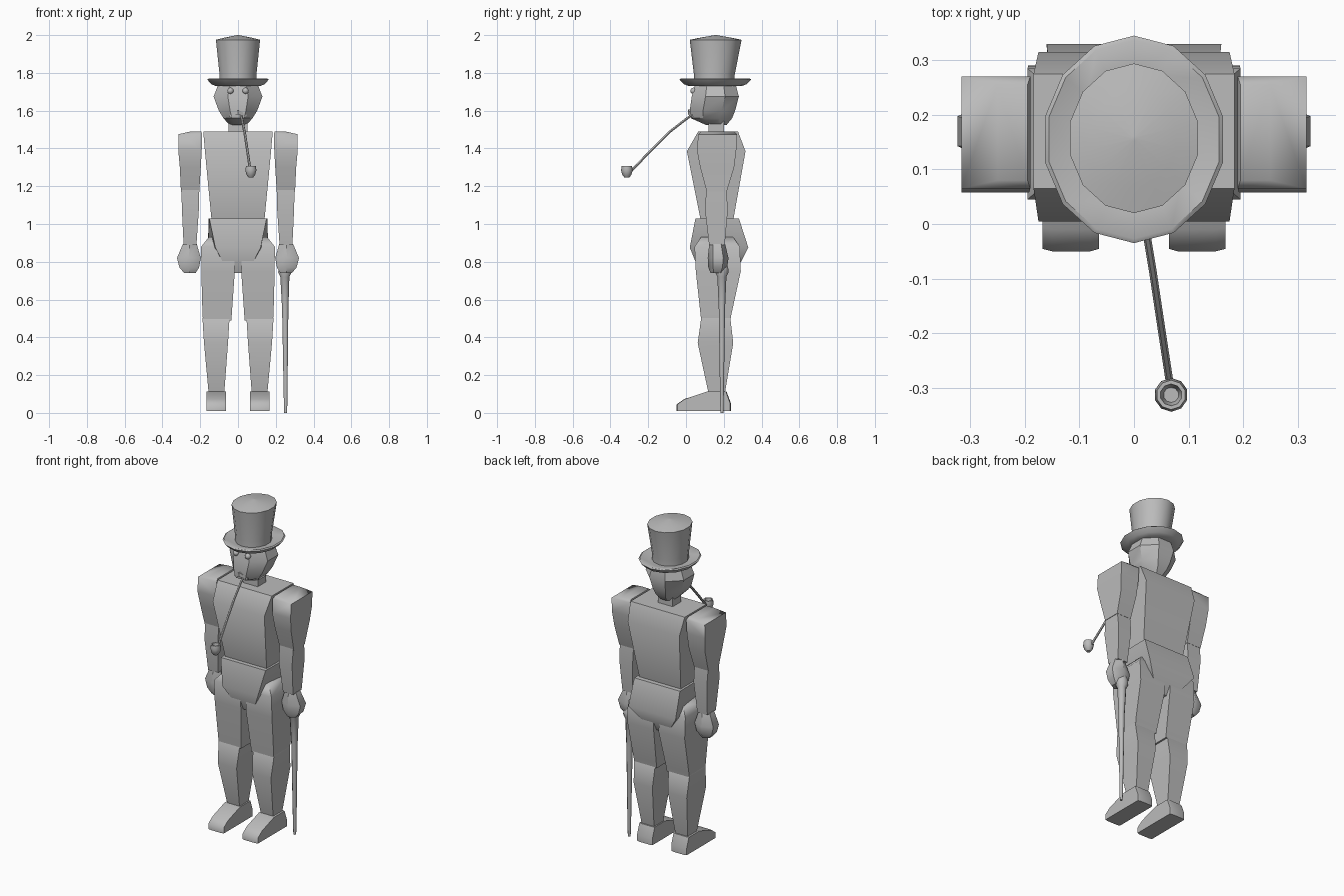
import bpy, bmesh, math
from mathutils import Vector

if "Cube" in bpy.data.objects:
    bpy.data.objects.remove(bpy.data.objects["Cube"])

GREY = (0.5, 0.5, 0.5, 1)
mat = bpy.data.materials.new("plain grey")
mat.use_nodes = True
mat.diffuse_color = GREY
mat.node_tree.nodes["Principled BSDF"].inputs["Base Color"].default_value = GREY


def finish(name, bm, angle=50):
    bmesh.ops.recalc_face_normals(bm, faces=bm.faces)
    me = bpy.data.meshes.new(name)
    bm.to_mesh(me)
    bm.free()
    me.materials.append(mat)
    ob = bpy.data.objects.new(name, me)
    bpy.context.collection.objects.link(ob)
    bpy.ops.object.select_all(action="DESELECT")
    ob.select_set(True)
    bpy.context.view_layer.objects.active = ob
    bpy.ops.object.shade_smooth_by_angle(angle=math.radians(angle))
    return ob


def skin(name, loops, angle=50):
    """Join loops of points into a closed skin with flat ends."""
    bm = bmesh.new()
    rings = [[bm.verts.new(p) for p in loop] for loop in loops]
    n = len(rings[0])
    for a, b in zip(rings, rings[1:]):
        for i in range(n):
            j = (i + 1) % n
            bm.faces.new((a[i], a[j], b[j], b[i]))
    bm.faces.new(rings[0])
    bm.faces.new(rings[-1])
    return finish(name, bm, angle)


def block(name, levels, side=1, angle=50):
    """Four-sided limb from levels of z, x range, y range."""
    return skin(name, [[(side * x0, y0, z), (side * x1, y0, z),
                        (side * x1, y1, z), (side * x0, y1, z)]
                       for z, x0, x1, y0, y1 in levels], angle)


def turned(name, levels, sides, angle=50):
    """Round part from levels of z, centre x, centre y, radius x, radius y."""
    turns = [math.tau * (i + 0.5) / sides for i in range(sides)]
    return skin(name, [[(cx + rx * math.cos(t), cy + ry * math.sin(t), z) for t in turns]
                       for z, cx, cy, rx, ry in levels], angle)


def ball(name, place, radius, scale=(1, 1, 1)):
    bm = bmesh.new()
    bmesh.ops.create_uvsphere(bm, u_segments=10, v_segments=8, radius=radius)
    bmesh.ops.scale(bm, vec=scale, verts=bm.verts)
    bmesh.ops.translate(bm, vec=place, verts=bm.verts)
    return finish(name, bm)


# Top hat: curled brim, flaring crown, slightly peaked lid
turned("hat_brim", [(1.73, 0, .155, .12, .14), (1.74, 0, .155, .145, .165),
                    (1.765, 0, .155, .167, .19), (1.77, 0, .155, .16, .182),
                    (1.755, 0, .155, .11, .125)], 14)
turned("hat_crown", [(1.735, 0, .15, .1, .108), (1.79, 0, .15, .1, .108),
                     (1.975, 0, .157, .12, .137), (1.985, 0, .157, .08, .09),
                     (2.0, 0, .157, .005, .005)], 14)

# Head, neck and face
turned("head", [(1.525, 0, .16, .05, .06), (1.56, 0, .135, .083, .118),
                (1.60, 0, .14, .11, .13), (1.675, 0, .155, .14, .135),
                (1.745, 0, .155, .11, .115)], 8, 35)
block("neck", [(1.47, -.05, .05, .12, .2), (1.56, -.05, .05, .12, .2)])
for side, word in ((1, "left"), (-1, "right")):
    ball(word + "_eye", (side * .04, .04, 1.705), .017)
    skin(word + "_moustache", [
        [(0, .01, 1.605), (0, .01, 1.58), (0, .05, 1.58), (0, .05, 1.605)],
        [(side * .045, .03, 1.58), (side * .045, .03, 1.567),
         (side * .045, .06, 1.567), (side * .045, .06, 1.58)]])

# Long curved pipe: tapered tube along a path, with a hollow bowl
path = [Vector(p) for p in ((.013, .05, 1.59), (.02, .0, 1.555), (.035, -.09, 1.485),
                            (.05, -.19, 1.385), (.066, -.295, 1.275))]
loops = []
for i, p in enumerate(path):
    along = (path[min(i + 1, 4)] - path[max(i - 1, 0)]).normalized()
    across = along.cross(Vector((0, 0, 1))).normalized()
    up = across.cross(along)
    loops.append([p + .007 * (math.cos(t) * across + math.sin(t) * up)
                  for t in (math.tau * k / 6 for k in range(6))])
skin("pipe_stem", loops)
turned("pipe_bowl", [(z, .068, -.313, r, r) for z, r in
                     ((1.245, .012), (1.26, .024), (1.285, .031), (1.308, .027),
                      (1.308, .02), (1.275, .014))], 10)

# Trunk
block("torso", [(1.02, -.14, .14, .078, .25), (1.385, -.175, .175, .005, .315),
                (1.49, -.184, .184, .065, .275)], angle=60)
skin("pelvis", [[(-b, y1, z), (-f, y0, z), (f, y0, z), (b, y1, z)]
                for z, f, b, y0, y1 in ((.74, .05, .06, .075, .26), (.875, .12, .16, .02, .33),
                                        (1.03, .152, .155, .05, .28))], 60)

# Arms and legs, built once and mirrored
for side, word in ((1, "left"), (-1, "right")):
    block(word + "_upper_arm", [(1.17, .205, .302, .11, .215), (1.30, .197, .308, .075, .255),
                                (1.39, .192, .316, .058, .266),
                                (1.475, .19, .316, .065, .27), (1.49, .195, .25, .08, .255)],
          side, 60)
    block(word + "_forearm", [(.89, .22, .288, .122, .205), (1.08, .207, .297, .1, .222),
                              (1.21, .207, .3, .11, .21)], side, 60)
    turned(word + "_hand", [(.74, side * .255, .165, .035, .035),
                            (.77, side * .258, .168, .06, .05),
                            (.82, side * .26, .17, .073, .055),
                            (.895, side * .255, .165, .042, .042)], 6)
    block(word + "_thigh", [(.49, .035, .185, .08, .235), (.52, .033, .188, .077, .24),
                            (.75, .017, .194, .052, .29), (.88, .02, .195, .045, .285),
                            (.93, .05, .155, .08, .25)], side, 60)
    block(word + "_shin", [(.1, .073, .155, .12, .205), (.37, .053, .18, .062, .25),
                           (.5, .045, .188, .08, .235), (.53, .06, .17, .1, .21)], side, 60)
    # Shoe: side profile swept across, with narrowed flanks
    shoe = [(-.05, .01), (-.05, .045), (-.01, .073), (.11, .112), (.215, .112),
            (.238, .05), (.238, .01)]
    skin(word + "_shoe", [[(side * x, .1 + (y - .1) * s, z) for y, z in shoe]
                          for x, s in ((.064, .97), (.08, 1), (.15, 1), (.168, .97))], 60)

# Walking cane under the left hand
turned("cane", [(z, x, .19, r, r) for z, x, r in
                ((0, .252, .008), (.05, .252, .01), (.55, .25, .018), (.72, .248, .026),
                 (.745, .248, .038), (.77, .248, .036), (.81, .248, .018))], 8)
